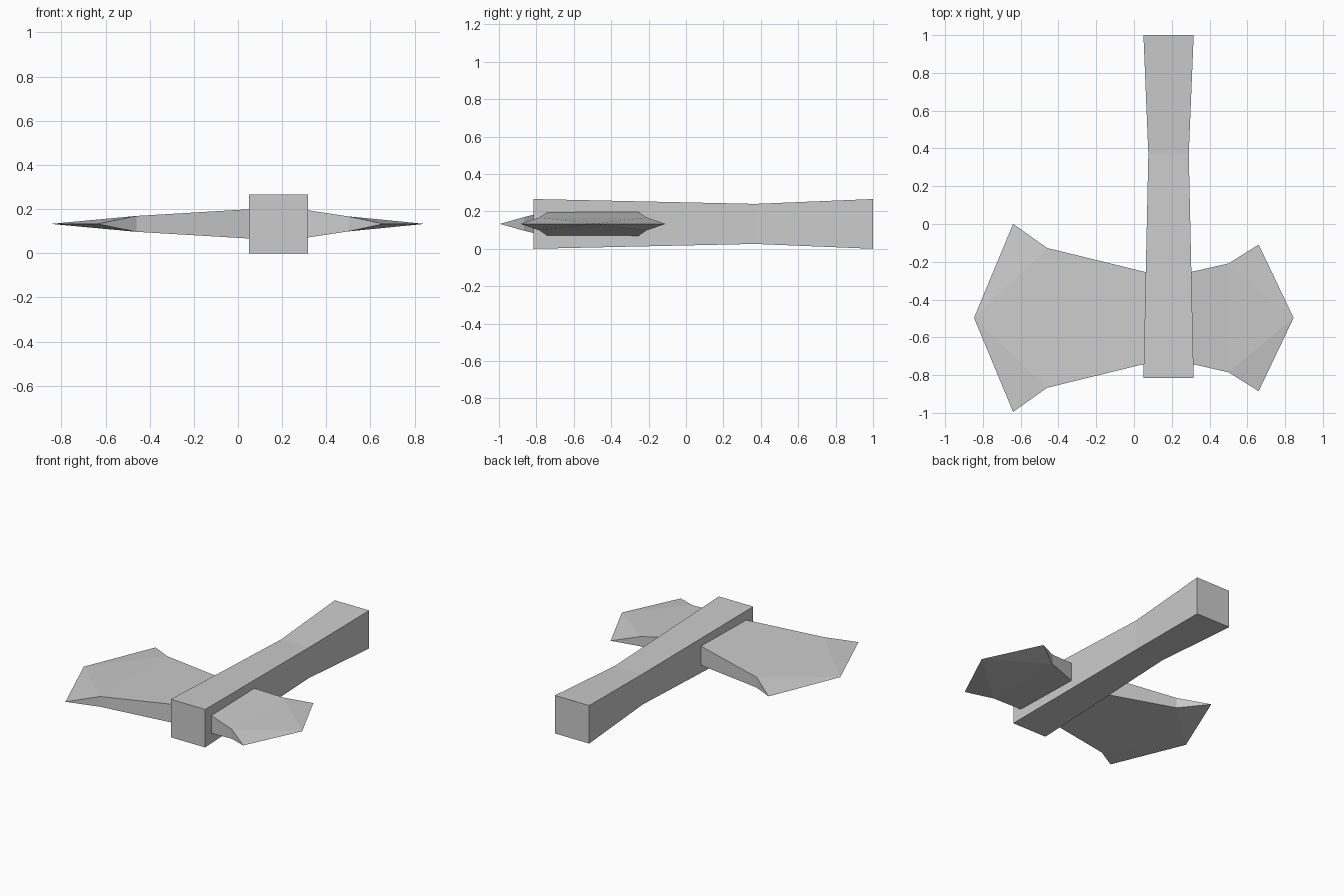
import bpy
import bmesh

cube = bpy.data.objects.get("Cube")
if cube:
    bpy.data.objects.remove(cube, do_unlink=True)

MID_Z = 0.133

grey = bpy.data.materials.new("plain_grey")
grey.use_nodes = True
grey.diffuse_color = (0.6, 0.6, 0.6, 1)
grey.node_tree.nodes["Principled BSDF"].inputs["Base Color"].default_value = (0.6, 0.6, 0.6, 1)


def finish(name, bm):
    bmesh.ops.recalc_face_normals(bm, faces=bm.faces)
    mesh = bpy.data.meshes.new(name)
    bm.to_mesh(mesh)
    bm.free()
    mesh.materials.append(grey)
    obj = bpy.data.objects.new(name, mesh)
    bpy.context.collection.objects.link(obj)
    return obj


def ring(bm, corners):
    return [bm.verts.new(c) for c in corners]


def bridge(bm, a, b):
    for i in range(4):
        j = (i + 1) % 4
        bm.faces.new((a[i], a[j], b[j], b[i]))


# Square handle, pinched at the grip
def make_handle(x, sections):
    bm = bmesh.new()
    rings = []
    for y, h in sections:
        rings.append(ring(bm, [(x + sx * h, y, MID_Z + sz * h)
                               for sx, sz in ((-1, -1), (1, -1), (1, 1), (-1, 1))]))
    for a, b in zip(rings, rings[1:]):
        bridge(bm, a, b)
    bm.faces.new(rings[0])
    bm.faces.new(rings[-1])
    return finish("handle", bm)


# Blade: thick root, thinner shoulder, then a sharp edge with two tips and a point
def make_blade(name, root, shoulder, tip, point_x):
    yc = -0.497
    bm = bmesh.new()
    rings = []
    for x, w, t in (root, shoulder):
        rings.append(ring(bm, [(x, yc + sy * w, MID_Z + sz * t)
                               for sy, sz in ((-1, -1), (1, -1), (1, 1), (-1, 1))]))
    bridge(bm, *rings)
    bm.faces.new(rings[0])
    front_low, back_low, back_top, front_top = rings[1]
    front_tip = bm.verts.new((tip[0], yc - tip[1], MID_Z))
    back_tip = bm.verts.new((tip[0], yc + tip[1], MID_Z))
    point = bm.verts.new((point_x, yc, MID_Z))
    bm.faces.new((front_low, front_top, front_tip))
    bm.faces.new((back_low, back_top, back_tip))
    for f, b in ((front_low, back_low), (front_top, back_top)):
        bm.faces.new((f, b, point))
        bm.faces.new((f, front_tip, point))
        bm.faces.new((b, back_tip, point))
    return finish(name, bm)


make_handle(0.183, [(-0.815, 0.133), (0.37, 0.107), (1.0, 0.133)])
make_blade("large_blade", (0.08, 0.238, 0.068), (-0.46, 0.37, 0.036), (-0.64, 0.498), -0.847)
make_blade("small_blade", (0.28, 0.238, 0.067), (0.5, 0.288, 0.034), (0.66, 0.388), 0.845)
